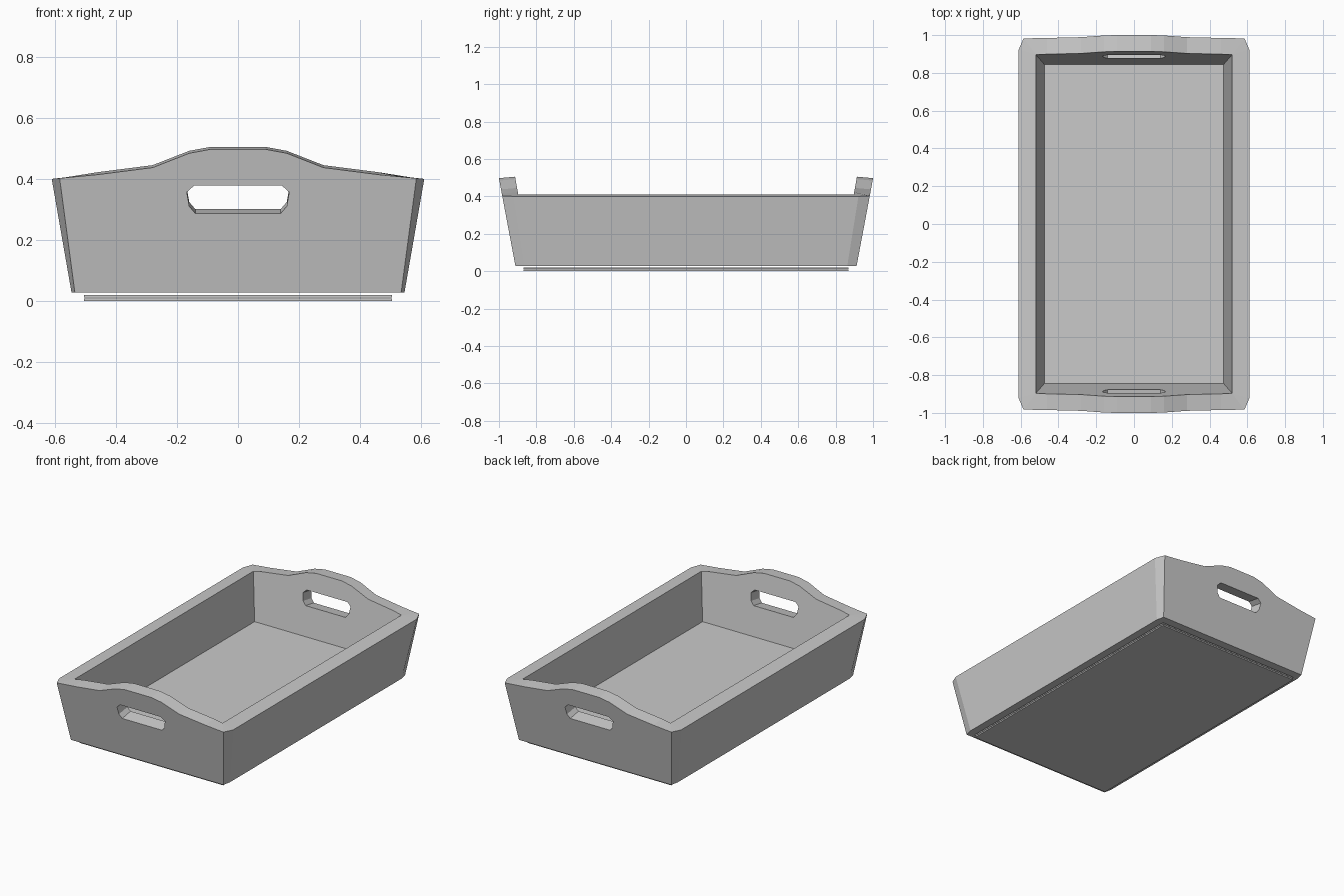
import bpy, bmesh, math

if "Cube" in bpy.data.objects:
    bpy.data.objects.remove(bpy.data.objects["Cube"])

mat = bpy.data.materials.new("plain grey")
mat.diffuse_color = (0.59, 0.59, 0.59, 1)
mat.use_nodes = True
mat.node_tree.nodes["Principled BSDF"].inputs["Base Color"].default_value = mat.diffuse_color


def make_object(name, bm):
    bmesh.ops.remove_doubles(bm, verts=bm.verts, dist=1e-5)
    bmesh.ops.recalc_face_normals(bm, faces=bm.faces)
    me = bpy.data.meshes.new(name)
    bm.to_mesh(me)
    bm.free()
    me.materials.append(mat)
    ob = bpy.data.objects.new(name, me)
    bpy.context.collection.objects.link(ob)
    return ob


# Arched rim of the end panels: (x, height), right half
half = [(0.09, 0.505), (0.16, 0.492), (0.28, 0.445), (0.46, 0.422), (0.585, 0.41)]
arch = [(-x, z) for x, z in reversed(half)] + half
Z0 = 0.027      # underside of the tray
FLOOR = 0.122   # inside floor


def outer_y(z):
    return 0.912 + (z - Z0) * 0.188


def inner_y(z):
    return 0.845 + (z - FLOOR) * 0.18


def ring_points(kind):
    """Front end-panel points (left to right) plus the right chamfer point."""
    pts = []
    for x, h in arch:
        k = x / 0.585
        if kind == "outer_bottom":
            pts.append((k * 0.535, -outer_y(Z0), Z0))
        elif kind == "outer_top":
            z = h - 0.008
            pts.append((x, -outer_y(z), z))
        elif kind == "inner_top":
            pts.append((max(-0.52, min(0.52, x)), -inner_y(h), h))
        else:
            pts.append((k * 0.475, -inner_y(FLOOR), FLOOR))
    side = {"outer_bottom": (0.546, -0.862, Z0), "outer_top": (0.611, -0.922, 0.4),
            "inner_top": pts[-1], "inner_bottom": pts[-1]}[kind]
    return pts, side


# Flared tray: matching loops bridged from underside over the rim to the floor
bm = bmesh.new()
loops = []
for kind in ("outer_bottom", "outer_top", "inner_top", "inner_bottom"):
    pts, (sx, sy, sz) = ring_points(kind)
    front = [(-sx, sy, sz)] + pts + [(sx, sy, sz)]
    back = [(-x, -y, z) for x, y, z in front]
    loops.append([bm.verts.new(p) for p in front + back])
n = len(loops[0])
for a, b in zip(loops, loops[1:]):
    for i in range(n):
        j = (i + 1) % n
        bm.faces.new((a[i], a[j], b[j], b[i]))
bm.faces.new(loops[0])
bm.faces.new(loops[3])
tray = make_object("tray_body", bm)

# Handle cutters, tilted square to the leaning end panels
bm = bmesh.new()
slot = [(-0.14, 0.286), (0.14, 0.286), (0.16, 0.31), (0.168, 0.358), (0.143, 0.381),
        (-0.143, 0.381), (-0.168, 0.358), (-0.16, 0.31)]
for s in (-1, 1):
    rings = []
    for d in (0.75, 1.1):
        rings.append([bm.verts.new((x, s * d, z + (0.965 - d) * 0.17)) for x, z in slot])
    bm.faces.new(rings[0])
    bm.faces.new(rings[1])
    for i in range(len(slot)):
        j = (i + 1) % len(slot)
        bm.faces.new((rings[0][i], rings[0][j], rings[1][j], rings[1][i]))
cutter = make_object("handle_cutter", bm)
cutter.hide_render = True
cutter.hide_viewport = True
cut = tray.modifiers.new("handles", 'BOOLEAN')
cut.operation = 'DIFFERENCE'
cut.solver = 'EXACT'
cut.object = cutter

# Two thin boards stacked beneath the tray
for name, low, high in (("base_board", 0.0, 0.008), ("upper_board", 0.011, 0.019)):
    bm = bmesh.new()
    bmesh.ops.create_cube(bm, size=1)
    for v in bm.verts:
        v.co = (v.co.x * 1.01, v.co.y * 1.74, high if v.co.z > 0 else low)
    make_object(name, bm)
